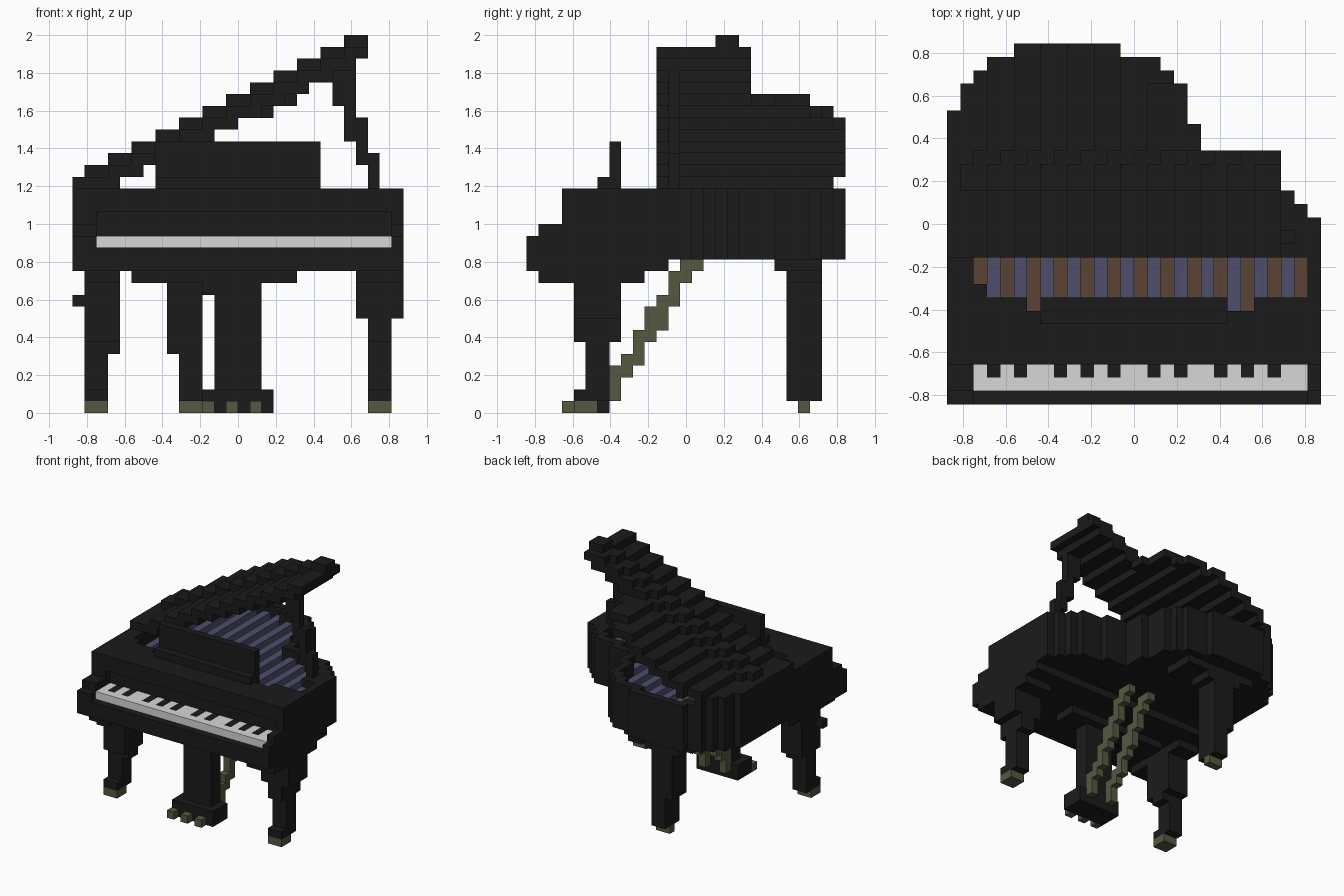
import bpy, bmesh

if "Cube" in bpy.data.objects:
    bpy.data.objects.remove(bpy.data.objects["Cube"], do_unlink=True)

U = 1 / 16          # edge of one block
YOFF = 13.5         # blocks from the front edge to the centre


def material(name, rgb):
    m = bpy.data.materials.new(name)
    m.use_nodes = True
    m.diffuse_color = (*rgb, 1)
    m.node_tree.nodes["Principled BSDF"].inputs["Base Color"].default_value = (*rgb, 1)
    return m


BLACK = material("lacquer black", (0.0108, 0.0108, 0.0108))
WHITE = material("key white", (0.68, 0.68, 0.68))
BROWN = material("soundboard brown", (0.102, 0.056, 0.037))
BLUE = material("string blue", (0.075, 0.075, 0.15))
OLIVE = material("aged brass", (0.093, 0.097, 0.052))


def box(x0, x1, y0, y1, z0, z1):
    """Set of blocks filling a range; y counts from the front edge."""
    return {(x, y, z) for x in range(x0, x1) for y in range(y0, y1) for z in range(z0, z1)}


# Each face direction with its four corners
FACES = {
    (1, 0, 0): ((1, 0, 0), (1, 1, 0), (1, 1, 1), (1, 0, 1)),
    (-1, 0, 0): ((0, 0, 0), (0, 0, 1), (0, 1, 1), (0, 1, 0)),
    (0, 1, 0): ((0, 1, 0), (0, 1, 1), (1, 1, 1), (1, 1, 0)),
    (0, -1, 0): ((0, 0, 0), (1, 0, 0), (1, 0, 1), (0, 0, 1)),
    (0, 0, 1): ((0, 0, 1), (1, 0, 1), (1, 1, 1), (0, 1, 1)),
    (0, 0, -1): ((0, 0, 0), (0, 1, 0), (1, 1, 0), (1, 0, 0)),
}


def part(name, cells, mat):
    """Skin a set of blocks with its outer faces and merge the flat areas."""
    bm = bmesh.new()
    verts = {}
    for c in cells:
        for d, corners in FACES.items():
            if tuple(a + b for a, b in zip(c, d)) in cells:
                continue
            ring = []
            for k in corners:
                p = tuple(a + b for a, b in zip(c, k))
                if p not in verts:
                    verts[p] = bm.verts.new((p[0] * U, (p[1] - YOFF) * U, p[2] * U))
                ring.append(verts[p])
            bm.faces.new(ring)
    bmesh.ops.dissolve_limit(bm, angle_limit=0.01, verts=bm.verts, edges=bm.edges)
    me = bpy.data.meshes.new(name)
    bm.to_mesh(me)
    bm.free()
    me.materials.append(mat)
    ob = bpy.data.objects.new(name, me)
    bpy.context.collection.objects.link(ob)


# Curved outline: (x end, rear y) steps from left to right
LEFT = [(-13, 22), (-12, 24), (-11, 25), (-9, 26), (-1, 27), (2, 26), (3, 25), (4, 24), (5, 21)]
CASE = LEFT + [(8, 18), (11, 17), (12, 16), (13, 15), (14, 14)]
LID = LEFT + [(11, 19)]


def rear(x, outline):
    return next((y for end, y in outline if x < end), 0)


# Case with the keyboard bed and a hollow for the strings
plan = {(x, y) for x in range(-14, 14) for y in range(3, rear(x, CASE))}
hollow = {(x, y) for x, y in plan if -12 <= x < (13 if y < 11 else 11) and y >= 8
          and all((x + i, y + j) in plan for i in (-1, 0, 1) for j in (-1, 0, 1))}
hollow |= {(x, 7) for x in (-8, 7, 8)}
hollow -= {(-12, 8), (-12, 9)} - {(-12, 9)}
case = {(x, y, z) for x, y in plan for z in range(13, 19)}
case |= box(-14, 14, 0, 12, 12, 13) | box(-14, 14, 0, 1, 13, 15) | box(-14, 14, 1, 3, 13, 16)
case -= box(-12, 13, 0, 1, 14, 15) | box(-12, 13, 1, 4, 14, 17)
case -= {(x, y, z) for x, y in hollow for z in (16, 17, 18)}
part("case", case, BLACK)
part("soundboard", {(x, y, 16) for x, y in hollow}, BROWN)
part("strings", {(x, y, 17) for x, y in hollow if x % 2}, BLUE)

# Keyboard, with the black keys let in flush
sharps = set()
for x in (-11, -9, -6, -4, -2, 1, 3, 6, 8, 10):
    sharps |= box(x, x + 1, 2, 4, 14, 15)
part("white_keys", box(-12, 13, 1, 4, 14, 15) - sharps, WHITE)
part("black_keys", sharps, BLACK)

# Music stand
part("music_stand", box(-7, 7, 6, 8, 19, 20) | box(-7, 7, 7, 8, 20, 23), BLACK)


# Raised lid: stepped layers, a higher ridge across the middle, lower along the curved edge
def lid_top(x, y):
    if y >= 24 and x >= 1:
        return 25
    if y >= 19 and x >= 3:
        return 26
    return 31 if y in (16, 17) else 30


lid = box(-14, -10, 11, 22, 19, 20)
for z in range(19, 32):
    for y0, y1, shift in ((11, 16, 51), (16, 18, 53), (18, 19, 52), (19, 27, 51)):
        for x in range(max(-14, 2 * z - shift), min(11, 2 * z - 48)):
            for y in range(y0, min(y1, rear(x, LID))):
                lid.add((x, y, min(z, lid_top(x, y))))
part("lid", lid, BLACK)

# Lid prop
prop = set()
for x0, x1, z0, z1 in ((8, 10, 26, 29), (9, 10, 25, 26), (9, 11, 23, 25),
                       (10, 11, 22, 23), (10, 12, 21, 22), (11, 12, 19, 21)):
    prop |= box(x0, x1, 12, 13, z0, z1)
part("lid_prop", prop, BLACK)

# Front legs
part("front_right_leg", box(-13, -10, 1, 10, 11, 12) | box(-13, -10, 4, 8, 6, 11)
     | box(-13, -10, 5, 7, 5, 6) | box(-13, -11, 5, 7, 1, 5) | box(-13, -11, 4, 7, 1, 2)
     | box(-14, -13, 4, 5, 9, 10), BLACK)
part("front_left_leg", box(10, 14, 1, 10, 11, 12) | box(10, 14, 4, 8, 8, 11)
     | box(11, 13, 4, 8, 6, 8) | box(11, 13, 5, 7, 1, 6) | box(11, 13, 4, 7, 1, 2), BLACK)

# Rear leg with its bracket
part("rear_leg", box(-9, 1, 21, 25, 12, 13) | box(-7, -2, 22, 25, 11, 12)
     | box(-6, -3, 22, 25, 5, 11) | box(-5, -3, 22, 25, 2, 5) | box(-5, -3, 22, 25, 1, 2), BLACK)

# Feet
for name, x, y0, y1 in (("front_right_foot", -13, 4, 6), ("front_left_foot", 11, 4, 6),
                        ("rear_foot", -5, 23, 24)):
    part(name, box(x, x + 2, y0, y1, 0, 1), OLIVE)

# Pedal column, base and cross beam
part("pedal_column", box(-9, 5, 5, 8, 11, 12) | box(-3, -2, 5, 7, 10, 11)
     | box(-2, 2, 5, 7, 2, 11) | box(-3, 3, 4, 7, 0, 2), BLACK)
for i, x in enumerate((-3, -1, 1)):
    part(f"pedal_{i + 1}", box(x, x + 1, 3, 4, 0, 1), OLIVE)

# Slanting brace rods behind the pedals: (y, bottom, top)
RODS = ((7, 1, 4), (8, 3, 5), (9, 4, 7), (10, 6, 9), (11, 7, 10), (12, 9, 12), (13, 11, 13), (14, 12, 13))
for name, x in (("right_brace", -2), ("left_brace", 1)):
    rod = set()
    for y, z0, z1 in RODS:
        rod |= box(x, x + 1, y, y + 1, z0, z1)
    part(name, rod, OLIVE)
